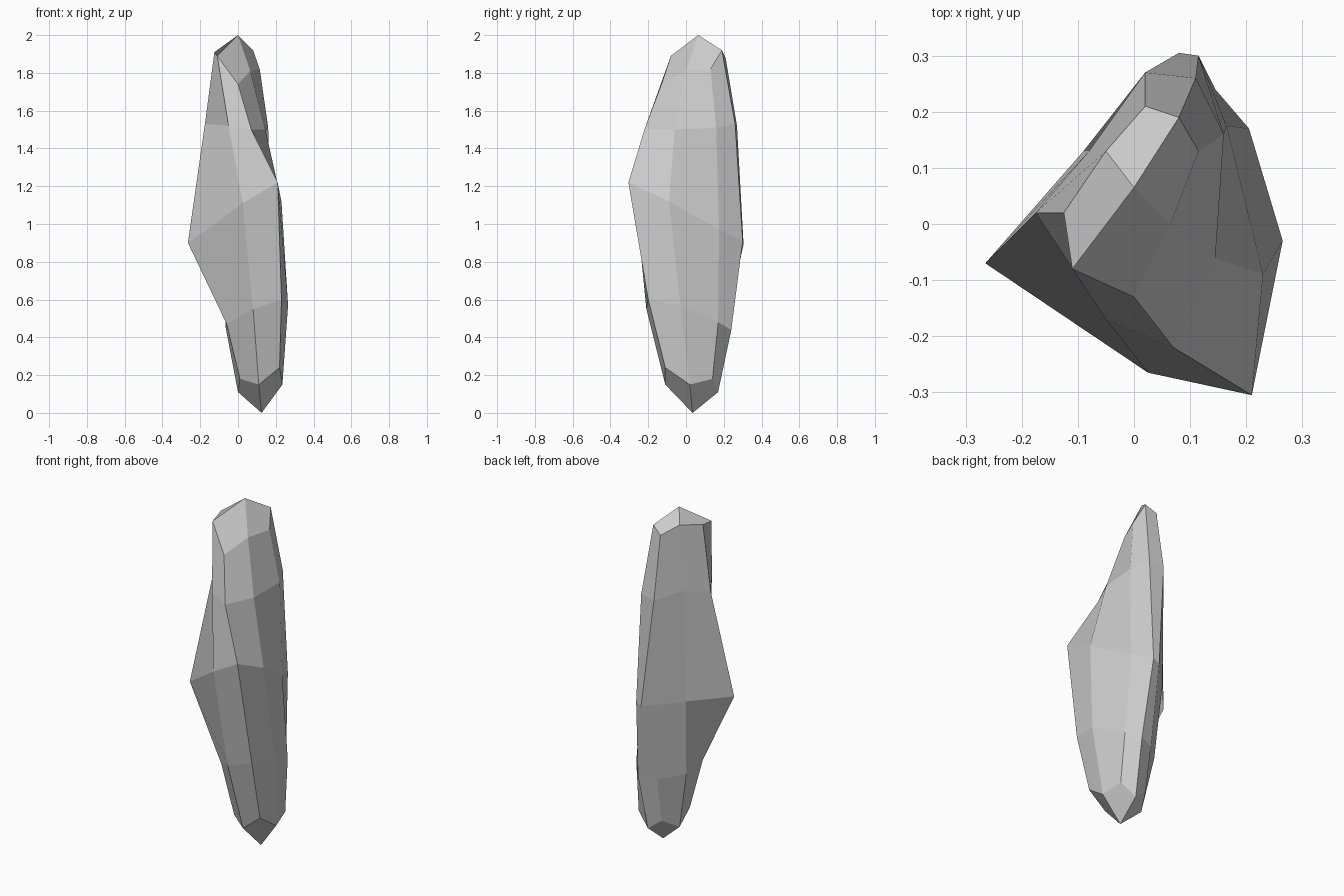
import bpy
import bmesh
from mathutils import Vector

default_cube = bpy.data.objects.get("Cube")
if default_cube:
    bpy.data.objects.remove(default_cube, do_unlink=True)


def make_material(name, colour):
    material = bpy.data.materials.new(name)
    material.use_nodes = True
    material.diffuse_color = colour
    material.node_tree.nodes["Principled BSDF"].inputs["Base Color"].default_value = colour
    return material


def add_point(mesh, point):
    # Outline points are written in hundredths of a unit
    return mesh.verts.new(Vector(point) / 100)


def add_ring(mesh, outline):
    return [add_point(mesh, point) for point in outline]


def bridge_rings(mesh, upper, lower):
    count = len(upper)
    for i in range(count):
        following = (i + 1) % count
        mesh.faces.new((upper[i], lower[i], lower[following], upper[following]))


def close_with_tip(mesh, ring, tip):
    # Four kite-shaped facets meet at each pointed end
    count = len(ring)
    for i in range(0, count, 2):
        mesh.faces.new((tip, ring[i], ring[i + 1], ring[(i + 2) % count]))


# Eight-sided irregular cross-sections, each starting at the front-right corner
crown_outline = [(-11, -8, 189), (0, -13, 174), (6.5, 0, 181), (11.5, 13, 182),
                 (8, 19, 192), (2, 21, 188), (-5, 13, 193), (-12.5, 2, 191)]
shoulder_outline = [(-5, -17, 152), (7, -22, 150), (14.5, -6, 150), (16, 16, 151),
                    (11, 26, 153), (2, 27, 152), (-8, 13, 155), (-17.5, 2, 153)]
waist_outline = [(2.5, -26.5, 111), (21, -30.5, 122), (23, -9, 112), (16.5, 17.5, 97),
                 (11.5, 30, 91), (8, 30.5, 89), (-9, 13, 90), (-26.5, -7, 90)]
lower_outline = [(8, -21, 55), (23, -20, 60), (26.5, -3, 57), (20.5, 17, 48),
                 (14.5, 24, 44), (5, 20, 43), (-6.5, 9, 45), (-6, -7, 47)]
foot_outline = [(11, -11, 15), (22, -11, 24), (23.5, 2, 15), (21, 14, 18),
                (13, 17, 11), (5, 15.5, 17), (0, 6, 11), (1, -5, 18)]

# Faceted crystal body
mesh = bmesh.new()
rings = [add_ring(mesh, outline) for outline in
         (crown_outline, shoulder_outline, waist_outline, lower_outline, foot_outline)]
for upper, lower in zip(rings, rings[1:]):
    bridge_rings(mesh, upper, lower)

# Pointed top and bottom
close_with_tip(mesh, rings[0], add_point(mesh, (0, 6.5, 200)))
close_with_tip(mesh, rings[-1], add_point(mesh, (12.5, 3.5, 0)))
bmesh.ops.recalc_face_normals(mesh, faces=mesh.faces)

crystal_data = bpy.data.meshes.new("crystal_shard")
mesh.to_mesh(crystal_data)
mesh.free()
crystal_data.materials.append(make_material("stone grey", (0.6, 0.6, 0.6, 1)))
crystal = bpy.data.objects.new("crystal_shard", crystal_data)
bpy.context.collection.objects.link(crystal)
